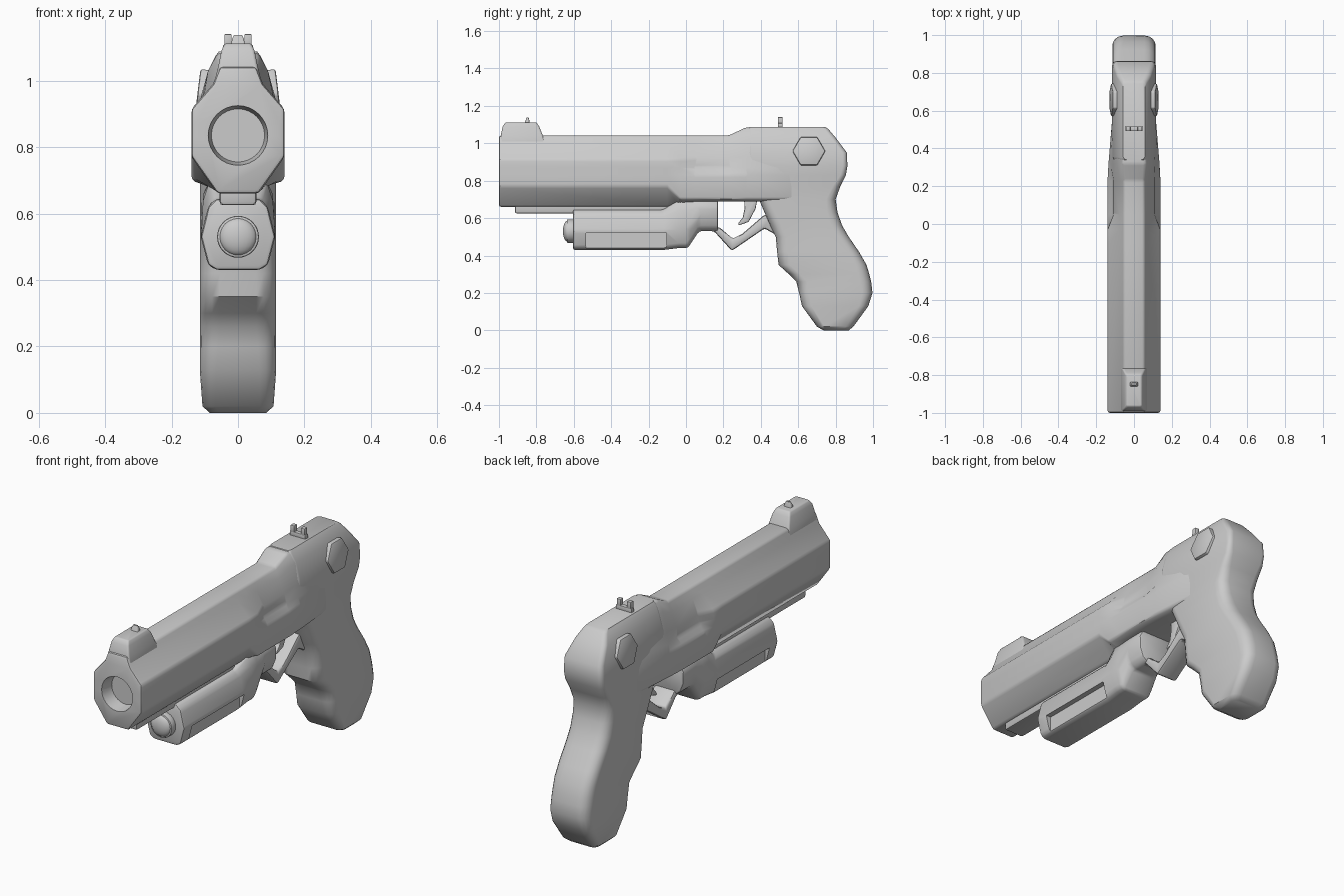
import bpy, bmesh, math
from mathutils import Matrix

if "Cube" in bpy.data.objects:
    bpy.data.objects.remove(bpy.data.objects["Cube"])


def new_object(name, bm):
    bmesh.ops.recalc_face_normals(bm, faces=bm.faces[:])
    me = bpy.data.meshes.new(name)
    bm.to_mesh(me)
    bm.free()
    ob = bpy.data.objects.new(name, me)
    bpy.context.collection.objects.link(ob)
    return ob


def apply_mod(ob, kind, **settings):
    mod = ob.modifiers.new(kind.lower(), kind)
    for key, value in settings.items():
        setattr(mod, key, value)
    bpy.context.view_layer.objects.active = ob
    bpy.ops.object.modifier_apply(modifier=mod.name)


def finish(ob, bevel=0.0, cutters=(), angle=35):
    if bevel:
        apply_mod(ob, 'BEVEL', width=bevel, segments=2, limit_method='ANGLE',
                  angle_limit=math.radians(25))
    for c in cutters:
        apply_mod(ob, 'BOOLEAN', operation='DIFFERENCE', object=c, solver='EXACT')
        bpy.data.objects.remove(c)
    bpy.ops.object.select_all(action='DESELECT')
    ob.select_set(True)
    bpy.context.view_layer.objects.active = ob
    bpy.ops.object.shade_smooth_by_angle(angle=math.radians(angle))
    return ob


def loft(name, rings):
    bm = bmesh.new()
    vs = [[bm.verts.new(p) for p in r] for r in rings]
    n = len(rings[0])
    for a, b in zip(vs, vs[1:]):
        for i in range(n):
            j = (i + 1) % n
            bm.faces.new((a[i], a[j], b[j], b[i]))
    bm.faces.new(vs[0])
    bm.faces.new(vs[-1])
    return new_object(name, bm)


def half_ring(y, half):
    """Mirror a half section of (x, z) points at depth y."""
    return [(x, y, z) for x, z in half] + [(-x, y, z) for x, z in reversed(half)]


def round_ring(z, y0, y1, w, r):
    """Horizontal rounded rectangle at height z."""
    pts = []
    for k, (sx, sy) in enumerate(((1, 1), (-1, 1), (-1, -1), (1, -1))):
        cx, cy = sx * (w - r), (y1 - r) if sy > 0 else (y0 + r)
        for s in range(5):
            a = math.pi / 2 * (k + s / 4)
            pts.append((cx + r * math.cos(a), cy + r * math.sin(a), z))
    return pts


def prism(name, yz, w):
    return loft(name, [[(s * w, y, z) for y, z in yz] for s in (-1, 1)])


def box(name, x0, x1, y0, y1, z0, z1):
    return loft(name, [[(x0, y0, z), (x1, y0, z), (x1, y1, z), (x0, y1, z)] for z in (z0, z1)])


def cone(name, matrix, r1, r2, depth, sides=32):
    bm = bmesh.new()
    bmesh.ops.create_cone(bm, cap_ends=True, segments=sides, radius1=r1, radius2=r2,
                          depth=depth, matrix=matrix)
    return new_object(name, bm)


FORWARD = Matrix.Rotation(-math.pi / 2, 4, 'X')  # local z to +y

# barrel and slide, with the side step behind y = 0
front = [(.055, 1.042), (.075, .99), (.14, .915), (.14, .87), (.14, .83), (.14, .77), (.062, .66)]
mid = front[:5] + [(.14, .70), (.062, .67)]
step = [(.055, 1.042), (.075, .99), (.108, .92), (.112, .87), (.14, .83), (.14, .70), (.10, .69)]
rear = [(.06, 1.085), (.09, 1.03), (.112, .93), (.125, .87), (.135, .83), (.135, .70), (.10, .69)]
tail = [(.05, 1.07), (.08, 1.02), (.105, .92), (.11, .87), (.112, .83), (.112, .70), (.09, .69)]
barrel = loft('barrel', [half_ring(y, h) for y, h in
              ((-1, front), (-.10, front), (-.03, mid), (.05, step), (.23, step), (.32, rear), (.6, tail))])
bore = cone('bore_cutter', Matrix.Translation((0, -.97, .835)) @ FORWARD, .091, .08, .08)
finish(barrel, .012, [bore])

# rail below the barrel
finish(box('under_rail', -.055, .055, -.915, .05, .625, .70), .01)

# frame and grip, stacked sections: z, front y, back y, half width, corner radius
grip = [(0, .735, .87, .085, .03), (.02, .70, .895, .107, .04), (.13, .62, .975, .115, .05),
        (.2, .605, .997, .115, .055), (.26, .59, .99, .115, .06), (.30, .55, .98, .115, .06),
        (.35, .495, .965, .115, .06), (.42, .487, .925, .115, .06), (.50, .48, .87, .115, .06),
        (.56, .45, .835, .115, .06), (.63, .42, .81, .115, .055), (.70, .39, .80, .115, .05),
        (.77, .36, .825, .115, .04), (.83, .34, .855, .116, .03), (.88, .33, .863, .116, .025),
        (.95, .33, .86, .112, .025), (1.03, .33, .80, .09, .025), (1.075, .33, .762, .067, .02),
        (1.087, .34, .745, .058, .02)]
finish(loft('frame_and_grip', [round_ring(*g) for g in grip]), angle=40)

# under-barrel light module with recessed side panels
body = [(.065, .645), (.09, .62), (.112, .53), (.09, .445), (.065, .43)]
wide = [(.085, .70), (.105, .64), (.112, .54), (.09, .455), (.065, .44)]
neck = [(.085, .70), (.105, .66), (.105, .60), (.085, .55), (.06, .53)]
module = loft('light_module', [half_ring(y, h) for y, h in
              ((-.605, body), (-.12, body), (-.04, wide), (.01, wide), (.07, neck), (.172, neck))])
panels = [box('panel_cutter', *x, -.535, -.105, .40, .52) for x in ((.082, .2), (-.2, -.082))]
finish(module, .012, panels)

# lamp
finish(cone('lamp_ring', Matrix.Translation((0, -.615, .53)) @ FORWARD, .063, .063, .045), .006)
bm = bmesh.new()
bmesh.ops.create_uvsphere(bm, u_segments=24, v_segments=12, radius=.056,
                          matrix=Matrix.Translation((0, -.633, .53)) @ Matrix.Diagonal((1, .45, 1, 1)))
finish(new_object('lamp_lens', bm))

# trigger guard and trigger
finish(prism('trigger_guard', [(.12, .56), (.12, .53), (.15, .53), (.245, .425), (.42, .545), (.50, .50),
                               (.50, .66), (.41, .61), (.30, .515), (.25, .49), (.18, .55)], .06), .012)
finish(prism('trigger', [(.31, .72), (.385, .72), (.372, .65), (.335, .58), (.28, .56),
                         (.28, .575), (.303, .60), (.313, .65)], .03), .006)

# front sight block and post
finish(loft('front_sight_block', [round_ring(*s) for s in
            ((.98, -.998, -.745, .075, .01), (1.04, -.99, -.765, .06, .01),
             (1.09, -.98, -.785, .05, .01), (1.112, -.965, -.80, .04, .01))]), .006)
finish(loft('front_sight_post', [round_ring(*s) for s in
            ((1.10, -.865, -.835, .022, .004), (1.125, -.857, -.838, .018, .004),
             (1.138, -.852, -.842, .012, .004))]))

# rear sight
finish(box('rear_sight_base', -.045, .045, .492, .516, 1.08, 1.108), .003)
for s in (-1, 1):
    finish(prism('rear_sight_prong', [(.492, 1.10), (.516, 1.10), (.516, 1.14), (.492, 1.14)], .011),
           .003).location.x = s * .03

# hexagonal side buttons
for s in (-1, 1):
    m = Matrix.Translation((s * .09, .657, .955)) @ Matrix.Rotation(s * math.radians(83), 4, 'Y')
    finish(cone('hex_button', m, .088, .088, .065, 6), .007)
